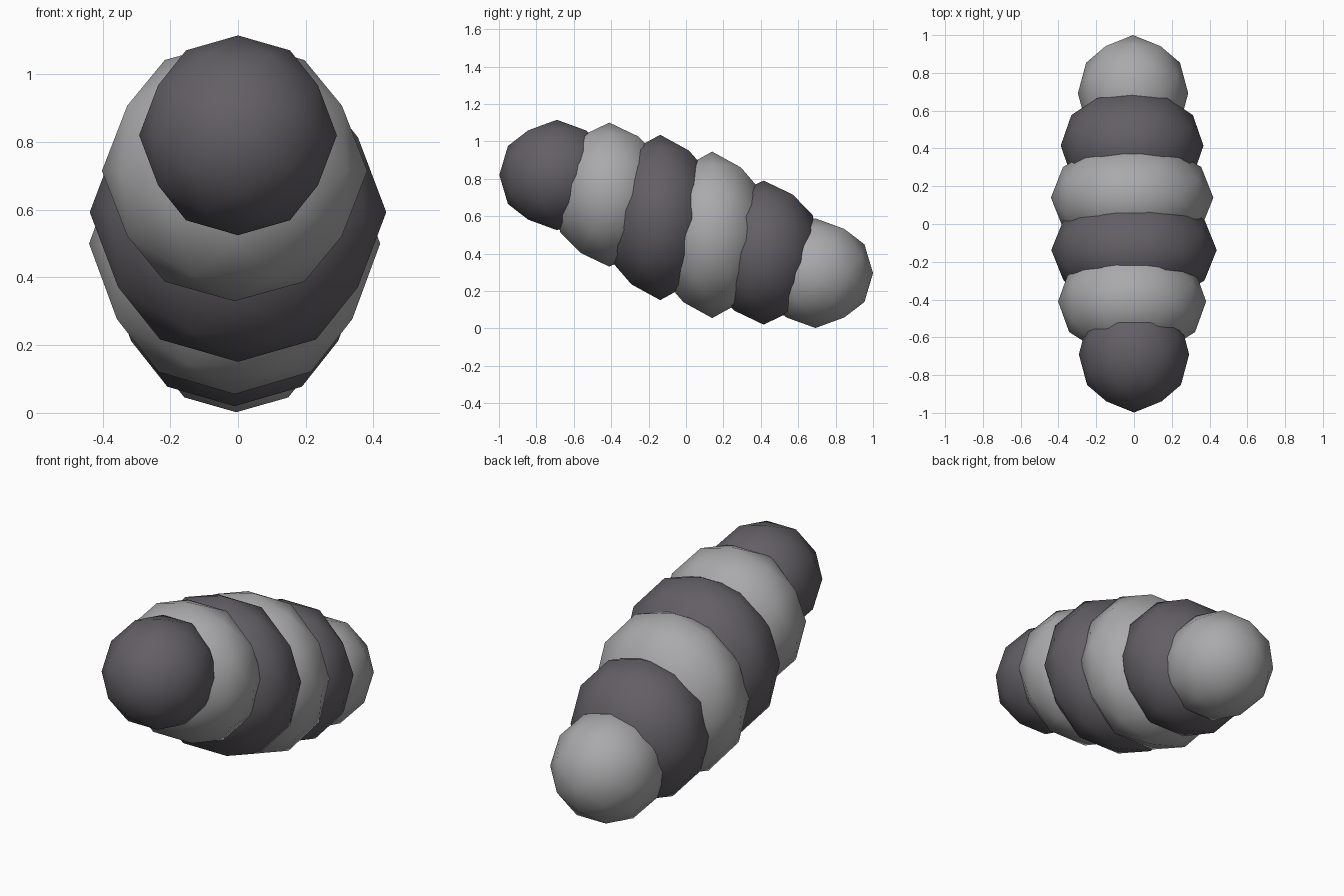
import bpy
import math
from mathutils import Matrix

cube = bpy.data.objects.get("Cube")
if cube:
    bpy.data.objects.remove(cube, do_unlink=True)


def make_material(name, color):
    mat = bpy.data.materials.new(name)
    mat.use_nodes = True
    mat.diffuse_color = color
    mat.node_tree.nodes["Principled BSDF"].inputs["Base Color"].default_value = color
    return mat


dark = make_material("dark grey", (0.125, 0.115, 0.13, 1))
light = make_material("light grey", (0.4, 0.4, 0.41, 1))

# Turns the sphere so its silhouette is symmetric along every axis
ALIGN = Matrix.Rotation(-math.atan((math.sqrt(5) - 1) / 2), 4, 'Y')
LENGTH = 0.308


def body_segment(name, x, y, z, width, height, mat):
    """Low-poly rounded segment, flattened along the body."""
    bpy.ops.mesh.primitive_ico_sphere_add(subdivisions=2, radius=1)
    obj = bpy.context.object
    obj.name = name
    obj.data.transform(ALIGN)
    obj.data.transform(Matrix.Diagonal((width, LENGTH, height, 1)))
    obj.location = (x, y, z)
    obj.data.materials.append(mat)
    bpy.ops.object.shade_smooth()


# Segments from the raised head down to the tail
segments = [
    ("head", 0, -0.69, 0.82, 0.292, 0.295),
    ("neck_segment", -0.01, -0.41, 0.715, 0.392, 0.385),
    ("front_body_segment", 0, -0.138, 0.593, 0.438, 0.442),
    ("rear_body_segment", -0.01, 0.14, 0.5, 0.43, 0.445),
    ("hip_segment", -0.01, 0.415, 0.405, 0.378, 0.385),
    ("tail", -0.005, 0.692, 0.295, 0.292, 0.293),
]
for i, (name, x, y, z, width, height) in enumerate(segments):
    body_segment(name, x, y, z, width, height, light if i % 2 else dark)
